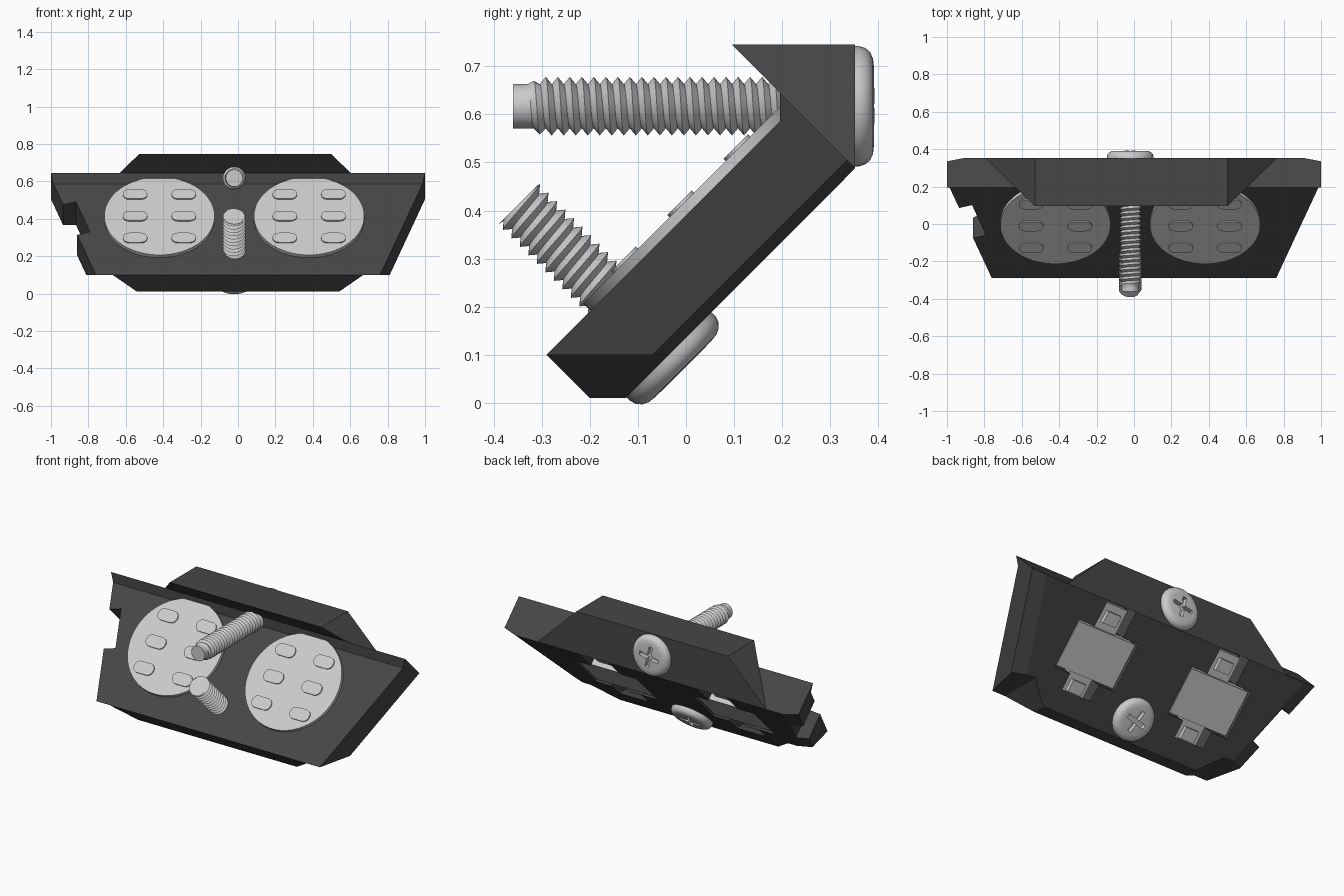
import bpy, bmesh, math
from mathutils import Matrix, Vector

if "Cube" in bpy.data.objects:
    bpy.data.objects.remove(bpy.data.objects["Cube"])

def material(name, v):
    m = bpy.data.materials.new(name)
    m.diffuse_color = (v, v, v, 1)
    m.use_nodes = True
    m.node_tree.nodes["Principled BSDF"].inputs["Base Color"].default_value = m.diffuse_color
    return m

DARK = material("dark_grey", 0.062)
LIGHT = material("light_grey", 0.6)
TILT = Matrix.Rotation(math.radians(45), 4, 'X')   # slab frame: x, up the slope, outward

def finish(name, bm, mat, matrix=None, smooth=False):
    if matrix is not None:
        bm.transform(matrix)
    bmesh.ops.recalc_face_normals(bm, faces=bm.faces[:])
    me = bpy.data.meshes.new(name)
    bm.to_mesh(me)
    bm.free()
    me.materials.append(mat)
    ob = bpy.data.objects.new(name, me)
    bpy.context.collection.objects.link(ob)
    if smooth:
        bpy.ops.object.select_all(action='DESELECT')
        ob.select_set(True)
        bpy.context.view_layer.objects.active = ob
        bpy.ops.object.shade_smooth_by_angle(angle=math.radians(35))
    return ob

def prism(name, profile, half_width, x0=0.0):
    """Side profile (y, z) spread to a half width that varies over the profile."""
    bm = bmesh.new()
    sides = [[bm.verts.new((x0 + s * half_width(y, z), y, z)) for y, z in profile] for s in (-1, 1)]
    for ring in sides:
        bm.faces.new(ring)
    n = len(profile)
    for i in range(n):
        j = (i + 1) % n
        bm.faces.new((sides[0][i], sides[0][j], sides[1][j], sides[1][i]))
    return finish(name, bm, DARK)

def box(name, centre, size, mat, matrix=TILT, round_corners=0.0):
    bm = bmesh.new()
    bmesh.ops.create_cube(bm, size=1)
    bmesh.ops.scale(bm, vec=size, verts=bm.verts[:])
    if round_corners:
        upright = [e for e in bm.edges if abs(e.verts[0].co.z - e.verts[1].co.z) > 1e-5]
        bmesh.ops.bevel(bm, geom=upright, offset=round_corners, segments=5, profile=0.5, affect='EDGES')
    bmesh.ops.translate(bm, vec=centre, verts=bm.verts[:])
    return finish(name, bm, mat, matrix)

def cut(target, cutters):
    for c in cutters:
        bpy.context.view_layer.objects.active = target
        mod = target.modifiers.new("cut", 'BOOLEAN')
        mod.operation = 'DIFFERENCE'
        mod.solver = 'EXACT'
        mod.object = c
        bpy.ops.object.modifier_apply(modifier=mod.name)

def remove(obs):
    for o in obs:
        bpy.data.objects.remove(o)

# --- sloping body ---
def slab_w(y, z):
    return 0.76 + (y + z + 0.19) * 0.233

slab = prism("slab", [(-.29, .10), (.195, .585), (.195, .645), (.335, .505), (-.07, .10)], slab_w)
back_panel = prism("back_panel", [(-.07, .10), (.335, .505), (.352, .488), (-.035, .10)],
                   lambda y, z: slab_w(y, z) - 2.6 * (y - z + .17))
prism("lower_lug", [(-.29, .10), (-.20, .01), (-.125, .01), (-.035, .10)],
      lambda y, z: .54 + (z - .01) * 1.45)
prism("upper_bracket", [(.095, .745), (.352, .745), (.352, .488)],
      lambda y, z: .515 + (.745 - z) * 1.02, -.015)

# --- side notch and rear pockets ---
DISC_X, DISC_U = (-.42, .38), .29
cutters = []
notch = box("notch_cutter", (0, 0, 0), (.16, .24, .5), DARK,
            TILT @ Matrix.Translation((-.905, .28, .25)) @ Matrix.Rotation(math.radians(18), 4, 'Z'))
cutters.append(notch)
for x in DISC_X:
    cutters.append(box("pocket_cutter", (x, DISC_U, .10), (.42, .29, .19), DARK))
    cutters.append(box("socket_cutter", (x, DISC_U, .10), (.20, .62, .188), DARK))
cut(slab, cutters)
cut(back_panel, cutters)
remove(cutters)

# --- discs, their pads and the rear modules ---
for side, x in zip(("left", "right"), DISC_X):
    bm = bmesh.new()
    bmesh.ops.create_cone(bm, cap_ends=True, segments=64, radius1=.295, radius2=.295, depth=.077)
    finish(side + "_disc", bm, LIGHT, TILT @ Matrix.Translation((x, DISC_U, .2585)), True)
    for du in (.16, -.005, -.17):
        for dx in (-.13, .13):
            box(side + "_disc_pad", (x + dx, DISC_U + du, .298), (.13, .072, .012), LIGHT,
                round_corners=.034)
    box(side + "_rear_module", (x, DISC_U, .155), (.40, .27, .10), LIGHT)
    for s in (-1, 1):
        box(side + "_rear_socket", (x, DISC_U + s * .21, .175), (.16, .15, .06), LIGHT)
        box(side + "_rear_contact", (x, DISC_U + s * .21, .14), (.09, .07, .04), LIGHT)

# --- screws ---
def screw(name, loc, angle, length, taper):
    place = Matrix.Translation(loc) @ Matrix.Rotation(math.radians(angle), 4, 'X')
    # helical thread
    seg, pitch, r_in, r_out = 24, .025, .046, .061
    count = int(2 * length / pitch) + 1
    bm = bmesh.new()
    rows = []
    for k in range(-2, count + 3):
        row = []
        for i in range(seg + 1):
            t = i / seg
            z = min(max((k / 2 + t) * pitch, 0), length)
            r = r_out if k % 2 else r_in
            if taper:
                r = min(r, .046 + max(0, length - .03 - z) * .5)
            a = 2 * math.pi * t
            row.append(bm.verts.new((r * math.cos(a), r * math.sin(a), z)))
        rows.append(row)
    for a, b in zip(rows, rows[1:]):
        for i in range(seg):
            q = (a[i], a[i + 1], b[i + 1], b[i])
            if max(v.co.z for v in q) - min(v.co.z for v in q) > 1e-6:
                bm.faces.new(q)
    loose = [v for v in bm.verts if not v.link_faces]
    bmesh.ops.delete(bm, geom=loose, context='VERTS')
    bmesh.ops.remove_doubles(bm, verts=bm.verts[:], dist=1e-5)
    # flat end of the shaft
    r_end = .046 if taper else .056
    tip = [bm.verts.new((r_end * math.cos(2 * math.pi * i / seg),
                         r_end * math.sin(2 * math.pi * i / seg), length)) for i in range(seg)]
    bm.faces.new(tip)
    finish(name + "_thread", bm, LIGHT, place, True)
    # rounded head with a cross recess
    bm = bmesh.new()
    prof = [(0, .02), (.125, .02), (.125, -.008), (.121, -.021), (.112, -.031), (.099, -.037), (.08, -.039), (0, -.040)]
    vs = [bm.verts.new((r, 0, z)) for r, z in prof]
    es = [bm.edges.new(p) for p in zip(vs, vs[1:])]
    bmesh.ops.spin(bm, geom=vs + es, cent=(0, 0, 0), axis=(0, 0, 1), angle=2 * math.pi,
                   steps=40, use_duplicate=False)
    bmesh.ops.remove_doubles(bm, verts=bm.verts[:], dist=1e-5)
    head = finish(name + "_head", bm, LIGHT, place, True)
    turn = place @ Matrix.Rotation(math.radians(12), 4, 'Z')
    cross = [box("cross_cutter", (0, 0, -.035), s, LIGHT, turn)
             for s in ((.13, .024, .04), (.024, .13, .041))]
    cut(head, cross)
    remove(cross)

screw("upper_screw", (-.02, .352, .617), 90, .712, True)
screw("lower_screw", (-.02, -.033, .098), 45, .446, False)
